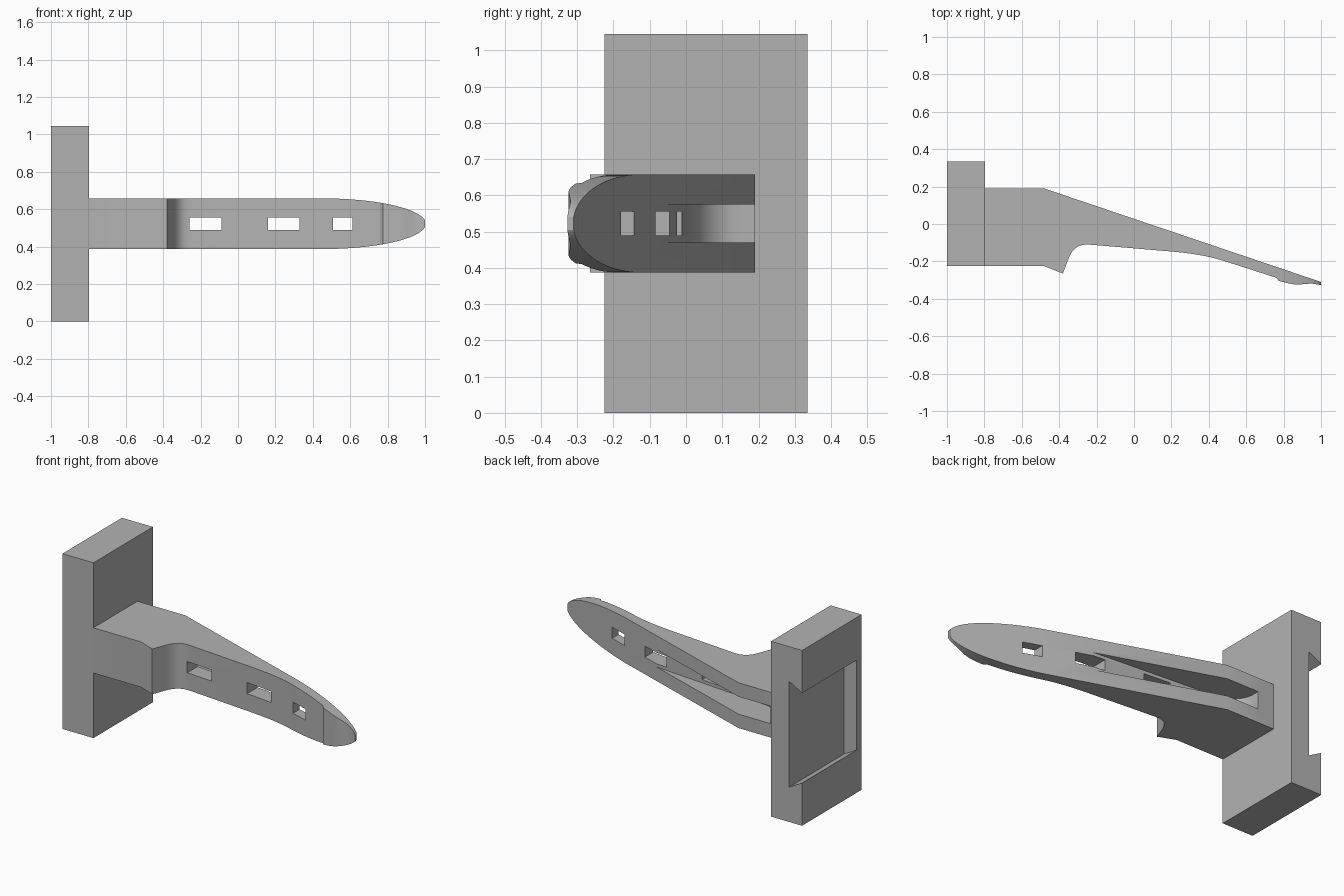
import bpy
import bmesh
import math
from mathutils import Vector
from mathutils.geometry import interpolate_bezier

cube = bpy.data.objects.get("Cube")
if cube:
    bpy.data.objects.remove(cube, do_unlink=True)

grey = bpy.data.materials.new("plain grey")
grey.use_nodes = True
grey.diffuse_color = (0.45, 0.45, 0.45, 1)
grey.node_tree.nodes["Principled BSDF"].inputs["Base Color"].default_value = grey.diffuse_color

MID = 0.5225           # mid height of the model
HALF = 0.135           # half height of the arm


def prism(name, outline, axis, low, high):
    """Extrude a flat outline along y or z between two levels."""
    def place(p, level):
        return (p[0], level, p[1]) if axis == "y" else (p[0], p[1], level)
    bm = bmesh.new()
    face = bm.faces.new([bm.verts.new(place(p, low)) for p in outline])
    result = bmesh.ops.extrude_face_region(bm, geom=[face])
    move = Vector(place((0, 0), high - low))
    bmesh.ops.translate(bm, vec=move,
                        verts=[v for v in result["geom"] if isinstance(v, bmesh.types.BMVert)])
    bmesh.ops.recalc_face_normals(bm, faces=bm.faces)
    mesh = bpy.data.meshes.new(name)
    bm.to_mesh(mesh)
    bm.free()
    mesh.materials.append(grey)
    obj = bpy.data.objects.new(name, mesh)
    bpy.context.collection.objects.link(obj)
    return obj


def combine(target, tool, operation="DIFFERENCE"):
    """Apply a boolean and remove the tool."""
    mod = target.modifiers.new("cut", "BOOLEAN")
    mod.operation, mod.solver, mod.object = operation, "EXACT", tool
    bpy.context.view_layer.objects.active = target
    bpy.ops.object.modifier_apply(modifier=mod.name)
    bpy.data.objects.remove(tool, do_unlink=True)


def curve(a, b, c, d, steps=14):
    pts = interpolate_bezier(*[Vector((*p, 0)) for p in (a, b, c, d)], steps)
    return [(p.x, p.y) for p in pts]


def rectangle(x0, x1, z0, z1):
    return [(x0, z0), (x1, z0), (x1, z1), (x0, z1)]


# Mounting block with a dovetail slot, open at the back and blind at the front
block = prism("mounting_block", rectangle(-1, -0.796, 0, 1.045), "y", -0.225, 0.335)
slope = 0.055 / 0.085
outer, inner = 0.27 + 0.02 * slope, 0.27 - 0.105 * slope + 0.105 * slope + 0.045
outer = 0.27 - 0.02 * slope
slot = prism("slot_cutter", [(-1.02, MID - outer), (-0.915, MID - inner),
                             (-0.915, MID + inner), (-1.02, MID + outer)],
             "y", -0.18, 0.4)
combine(block, slot)

# Arm side profile: straight back, curved finger side, lipped tip
profile = [(-0.796, 0.19), (-0.796, -0.225), (-0.48, -0.225), (-0.38, -0.265)]
profile += curve((-0.35, -0.185), (-0.325, -0.125), (-0.295, -0.108), (-0.24, -0.11))
profile += curve((0.2, -0.147), (0.36, -0.162), (0.43, -0.18), (0.52, -0.21))
profile += [(0.76, -0.287)]
profile += curve((0.775, -0.305), (0.83, -0.318), (0.86, -0.328), (0.9, -0.322), 8)
profile += [(0.95, -0.318), (1, -0.327), (1, -0.31), (-0.48, 0.19)]
arm = prism("arm", profile, "z", MID - HALF, MID + HALF)

# Round the tip with a half ellipse
wide = HALF + 0.0005
tip = [(-0.9, -wide), (0.3, -wide)]
for i in range(41):
    t = math.radians(-90 + 180 * i / 40)
    tip.append((0.45 + 0.555 * math.cos(t), wide * math.sin(t)))
tip += [(0.3, wide), (-0.9, wide)]
combine(arm, prism("tip_cutter", [(x, z + MID) for x, z in tip], "y", -1, 1), "INTERSECT")

# Long pocket in the back of the arm, rounded at the block end
pocket = [(0.4, -0.064)]
pocket += curve((-0.54, 0.011), (-0.62, 0.018), (-0.69, 0.07), (-0.69, 0.15))
pocket += [(-0.69, 0.4), (0.4, 0.4)]
combine(arm, prism("pocket_cutter", pocket, "z", MID - 0.052, MID + 0.052))

# Three windows through the arm
for x0, x1 in ((-0.258, -0.088), (0.16, 0.33), (0.507, 0.613)):
    combine(arm, prism("window_cutter", rectangle(x0, x1, MID - 0.033, MID + 0.033),
                       "y", -1, 1))

# Smooth the curved walls, keep corners sharp
bpy.ops.object.select_all(action="DESELECT")
arm.select_set(True)
bpy.context.view_layer.objects.active = arm
bpy.ops.object.shade_smooth_by_angle(angle=math.radians(25))
